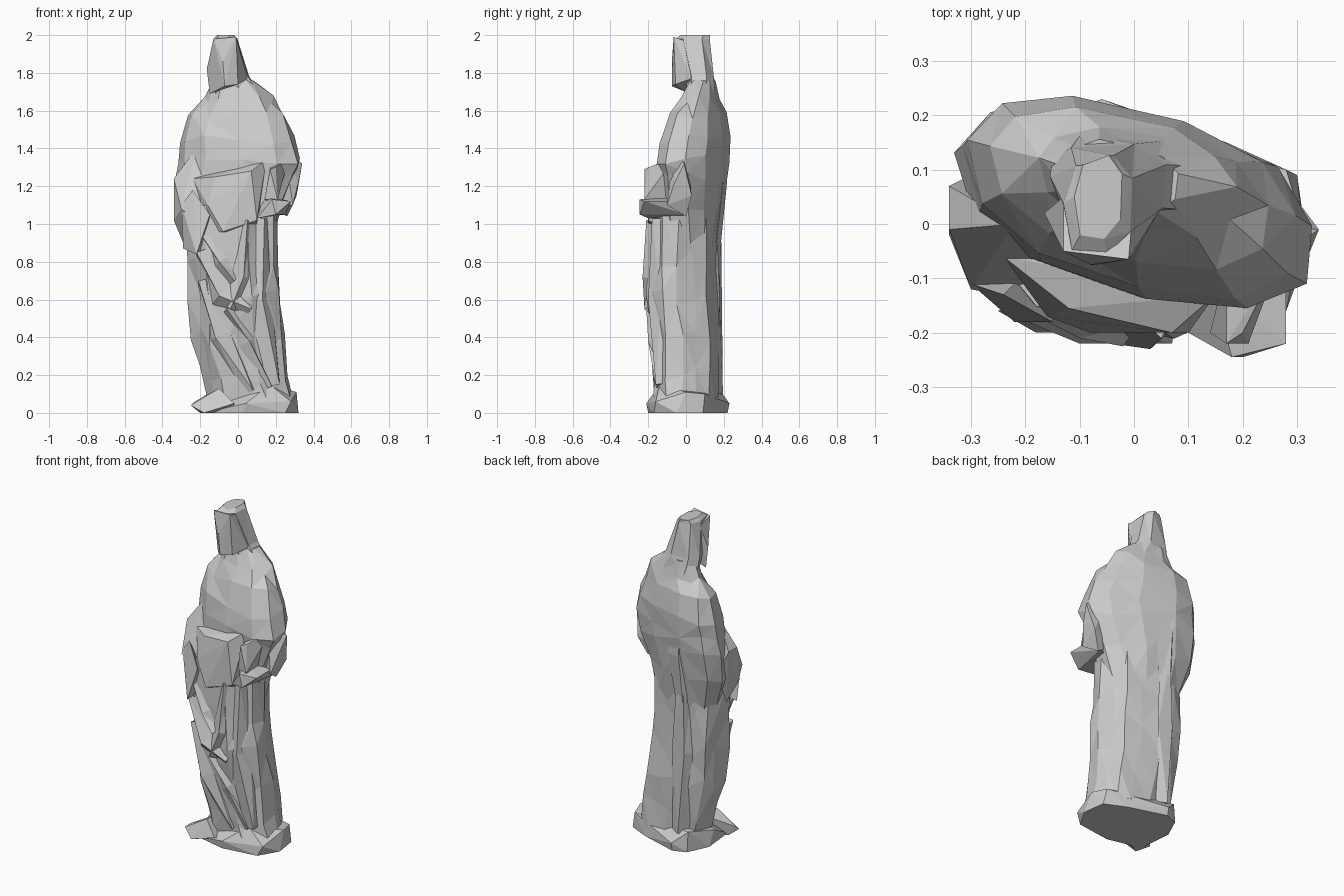
import bpy, bmesh, math, random
from mathutils import Vector

random.seed(4)


def finish(name, bm):
    bmesh.ops.recalc_face_normals(bm, faces=bm.faces)
    me = bpy.data.meshes.new(name)
    bm.to_mesh(me)
    bm.free()
    ob = bpy.data.objects.new(name, me)
    bpy.context.collection.objects.link(ob)
    return ob


# Loft of oval rings: (z, x0, x1, y0, y1, skew)
def loft(name, rings, n, fold=0.0, jitter=0.0, phase=0.0, power=0.85):
    bm = bmesh.new()
    loops = []
    for k, (z, x0, x1, y0, y1, skew) in enumerate(rings):
        loop = []
        for i in range(n):
            t = math.tau * (i + phase) / n
            r = 1 - fold * (i % 2)
            c, s = math.cos(t), math.sin(t)
            u = math.copysign(abs(c) ** power, c) * r
            v = math.copysign(abs(s) ** power, s) * r
            x = (x0 + x1) / 2 + u * (x1 - x0) / 2
            y = (y0 + y1) / 2 + v * (y1 - y0) / 2 + skew * u
            dz = random.uniform(-jitter, jitter) if 0 < k < len(rings) - 1 else 0
            x += random.uniform(-jitter, jitter) * 0.2
            y += random.uniform(-jitter, jitter) * 0.2
            loop.append(bm.verts.new((x, y, z + dz)))
        loops.append(loop)
    for a, b in zip(loops, loops[1:]):
        for i in range(n):
            j = (i + 1) % n
            bm.faces.new((a[i], a[j], b[j], b[i]))
    bm.faces.new(loops[0][::-1])
    bm.faces.new(loops[-1])
    bmesh.ops.triangulate(bm, faces=bm.faces[:], quad_method='SHORT_EDGE')
    return finish(name, bm)


# Faceted solid around a few corner points
def hull(name, *points):
    bm = bmesh.new()
    for p in points:
        bm.verts.new(p)
    res = bmesh.ops.convex_hull(bm, input=bm.verts[:])
    junk = {g for g in res["geom_interior"] if isinstance(g, bmesh.types.BMVert)}
    if junk:
        bmesh.ops.delete(bm, geom=list(junk), context='VERTS')
    return finish(name, bm)


# Broad ridge of cloth along a path, pointed at both ends and rooted in the robe
def cloth_fold(name, path, width):
    bm = bmesh.new()
    rows = []
    for i, p in enumerate(path):
        p = Vector(p)
        d = Vector(path[min(i + 1, len(path) - 1)]) - Vector(path[max(i - 1, 0)])
        inward = Vector((-p.x, -p.y * 1.6, 0)).normalized()
        w = width if 0 < i < len(path) - 1 else width * 0.6
        side = d.cross(inward).normalized() * w
        root = p + inward * 0.045
        rows.append([bm.verts.new(v) for v in (p, root + side, root - side)])
    for a, b in zip(rows, rows[1:]):
        for i in range(3):
            j = (i + 1) % 3
            bm.faces.new((a[i], a[j], b[j], b[i]))
    bm.faces.new(rows[0])
    bm.faces.new(rows[-1])
    bmesh.ops.triangulate(bm, faces=bm.faces[:])
    return finish(name, bm)


# Plinth and protruding foot
hull("plinth", (-0.18, -0.15, 0), (0.03, -0.2, 0), (0.25, -0.17, 0), (0.32, -0.05, 0),
     (0.3, 0.09, 0), (0.17, 0.15, 0), (-0.06, 0.22, 0), (-0.14, 0.19, 0), (-0.2, 0.06, 0),
     (0.04, -0.21, 0.05), (0.28, -0.16, 0.06), (0.31, 0.0, 0.11), (0.28, 0.1, 0.1),
     (-0.06, 0.23, 0.05), (-0.14, 0.18, 0.12), (-0.19, 0, 0.08), (0.17, -0.14, 0.15))
hull("foot", (-0.25, -0.16, 0.04), (-0.23, -0.14, 0.06), (-0.18, -0.2, 0), (-0.2, -0.13, 0),
     (-0.02, -0.2, 0.05), (-0.1, -0.16, 0.13), (-0.1, -0.05, 0.12), (0, -0.05, 0))

# Long robe from hem to waist
loft("robe", [
    (0.06, -0.17, 0.30, -0.17, 0.175, -0.02),
    (0.2, -0.20, 0.27, -0.17, 0.175, -0.025),
    (0.4, -0.25, 0.24, -0.18, 0.18, -0.025),
    (0.6, -0.265, 0.225, -0.205, 0.175, -0.025),
    (0.82, -0.28, 0.205, -0.20, 0.165, -0.025),
    (1.1, -0.28, 0.20, -0.19, 0.17, -0.02)], 15, fold=0.08, jitter=0.05)

# Cloak over back, shoulders and chest
loft("cloak", [
    (0.86, -0.25, 0.17, -0.12, 0.15, -0.02),
    (1.08, -0.32, 0.235, -0.13, 0.18, -0.05),
    (1.25, -0.33, 0.31, -0.125, 0.20, -0.07),
    (1.34, -0.315, 0.335, -0.13, 0.205, -0.075),
    (1.45, -0.305, 0.30, -0.115, 0.215, -0.075),
    (1.57, -0.27, 0.25, -0.065, 0.195, -0.06),
    (1.66, -0.18, 0.19, -0.02, 0.17, -0.03),
    (1.76, -0.13, 0.08, 0.02, 0.15, -0.01)], 11, jitter=0.025, phase=0.3)

# Veil, head and face
loft("veil", [
    (1.66, -0.15, 0.15, 0.01, 0.165, -0.02),
    (1.78, -0.155, 0.065, 0.0, 0.15, 0),
    (1.98, -0.13, 0.0, -0.06, 0.125, 0.01),
    (2.0, -0.11, -0.02, -0.03, 0.125, 0.01)], 7, phase=0.4, power=0.75)
hull("face", (-0.13, -0.05, 1.98), (-0.01, -0.065, 1.99), (-0.165, 0.02, 1.82),
     (-0.15, 0.02, 1.69), (-0.07, -0.075, 1.73), (-0.08, -0.075, 1.86),
     (0.0, -0.055, 1.74), (0.05, 0.03, 1.77), (0.0, 0.05, 1.95), (-0.13, 0.05, 1.95))

# Sleeve on the left of the picture, with hanging cuff
hull("left_sleeve", (-0.34, 0.07, 1.24), (-0.34, -0.02, 1.02), (-0.34, -0.01, 1.24),
     (-0.30, -0.12, 1.08), (-0.24, -0.03, 1.32), (-0.22, 0.0, 1.4), (-0.29, 0.02, 0.9),
     (-0.15, -0.05, 1.3), (-0.2, -0.14, 1.0), (-0.28, 0.1, 1.1))
hull("left_cuff", (-0.3, -0.11, 1.1), (-0.24, -0.13, 1.18), (-0.29, -0.08, 0.87),
     (-0.22, -0.18, 0.84), (-0.15, -0.18, 1.05), (-0.16, -0.05, 0.9))

# Bent arm on the right of the picture
hull("right_elbow", (0.34, -0.01, 1.32), (0.32, -0.06, 1.22), (0.31, 0.03, 1.15),
     (0.26, 0.0, 1.04), (0.29, -0.1, 1.1), (0.25, -0.07, 1.38), (0.18, 0, 1.4), (0.15, 0, 1.1))
hull("right_forearm", (0.27, -0.06, 1.35), (0.17, -0.22, 1.29), (0.2, -0.2, 1.3),
     (0.21, -0.22, 1.13), (0.14, -0.2, 1.13), (0.17, -0.08, 1.3), (0.2, -0.08, 1.1))
hull("right_hand", (0.18, -0.245, 1.13), (0.28, -0.22, 1.12), (0.1, -0.2, 1.03),
     (0.2, -0.245, 1.05), (0.25, 0.0, 1.05), (0.14, -0.1, 1.15), (0.28, -0.08, 1.12), (0.15, 0, 1.04))

# Gathered drape across the waist
hull("waist_drape", (-0.24, -0.06, 1.24), (0.15, -0.13, 1.34), (0.07, -0.20, 1.28),
     (-0.12, -0.155, 1.25), (-0.16, -0.17, 1.1), (-0.08, -0.2, 0.96), (0.1, -0.2, 1.02),
     (0.1, -0.05, 0.94), (-0.2, -0.05, 0.94), (0.1, -0.05, 1.33))

# Diagonal and vertical cloth folds on the robe
folds = [
    ("front_fold_a", [(-0.22, -0.15, 0.98), (-0.1, -0.21, 0.8), (-0.02, -0.225, 0.7)], 0.06),
    ("front_fold_b", [(-0.22, -0.17, 0.85), (-0.1, -0.22, 0.62), (0.07, -0.22, 0.55)], 0.07),
    ("front_fold_c", [(-0.21, -0.16, 0.7), (-0.12, -0.19, 0.4), (0.08, -0.17, 0.12)], 0.07),
    ("front_fold_d", [(0.05, -0.21, 1.02), (0.03, -0.23, 0.72), (-0.04, -0.22, 0.55)], 0.06),
    ("front_fold_e", [(0.14, -0.18, 1.03), (0.13, -0.2, 0.6), (0.22, -0.16, 0.15)], 0.07),
    ("front_fold_f", [(-0.06, -0.21, 0.55), (0.06, -0.2, 0.38), (0.18, -0.16, 0.14)], 0.06),
    ("back_fold", [(-0.11, 0.185, 1.05), (-0.12, 0.19, 0.6), (-0.08, 0.195, 0.1)], 0.08),
    ("cloak_fold", [(-0.12, 0.235, 1.45), (-0.1, 0.215, 1.2), (-0.11, 0.18, 0.85)], 0.08),
]
for fold in folds:
    cloth_fold(*fold)
